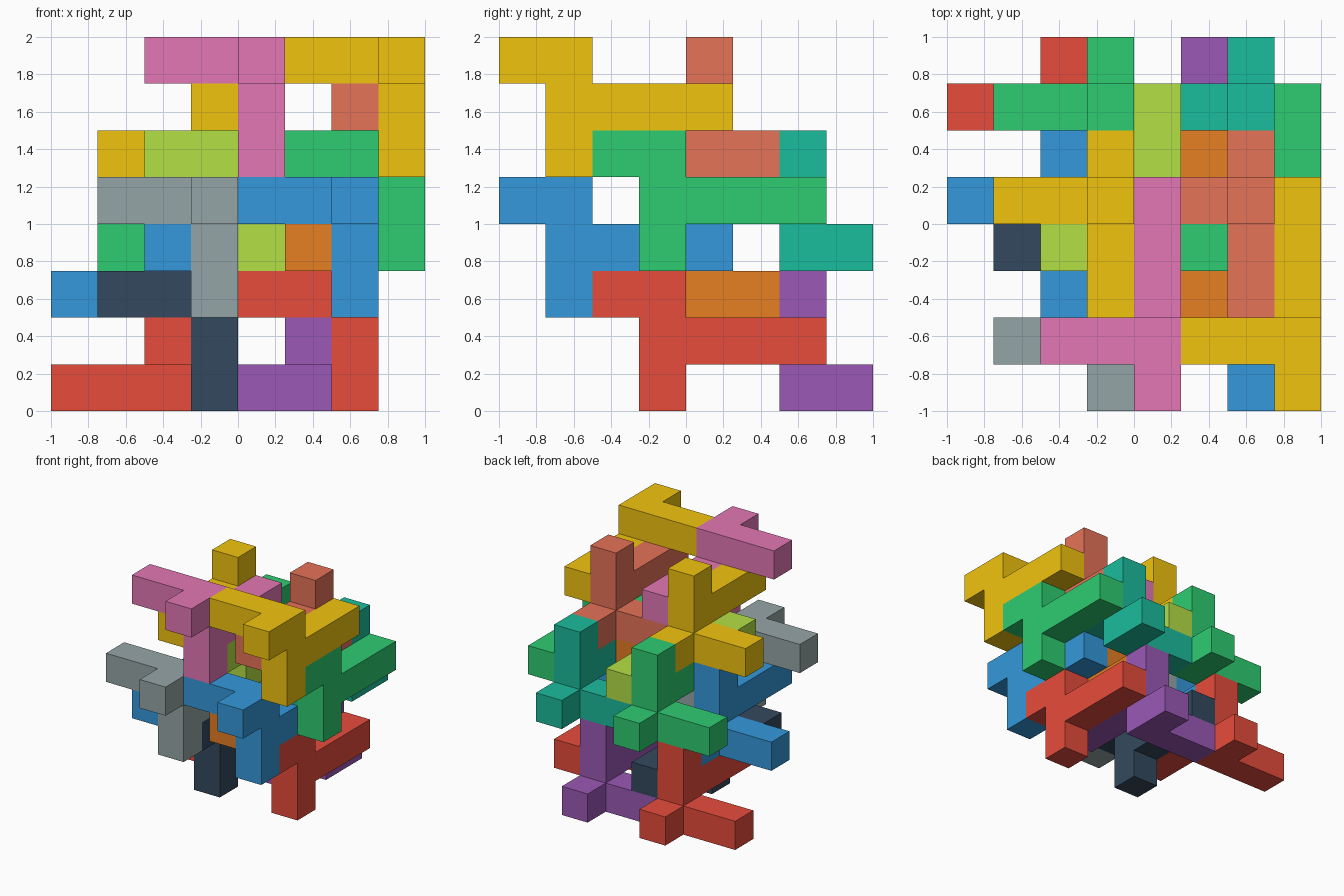
import bpy, bmesh
from mathutils import Vector

if "Cube" in bpy.data.objects:
    bpy.data.objects.remove(bpy.data.objects["Cube"])

U = 0.25  # edge of one unit cube

# Cubes of one puzzle piece relative to its corner cube
PIECE = [(0, 0, 0), (-1, 0, 0), (-2, 0, 0),            # side arm
         (0, -1, 0),                                   # front stub
         (0, 0, -1), (0, 0, -2),                       # leg
         (0, 1, -1), (0, 2, -1), (0, 3, -1)]           # long back arm
FLIPPED = [(x, -y, -z) for x, y, z in PIECE]           # half turn about x

COLOURS = {
    "yellow": "F1C40F", "pink": "E377B5", "grey": "95A5A6", "blue": "3498DB",
    "navy": "34495E", "red": "E74C3C", "green": "2ECC71", "lime": "B4E045",
    "coral": "E67358", "teal": "1ABC9C", "orange": "E67E22", "purple": "9B59B6",
}


def linear(hex_code):
    rgb = [int(hex_code[i:i + 2], 16) / 255 for i in (0, 2, 4)]
    return [c / 12.92 if c < 0.04045 else ((c + 0.055) / 1.055) ** 2.4 for c in rgb] + [1]


materials = {}
for colour, code in COLOURS.items():
    materials[colour] = bpy.data.materials.new(colour)
    materials[colour].diffuse_color = linear(code)


def build_piece(name, colour, cells, corner):
    """Skin a set of unit cubes with only their outer faces."""
    bm = bmesh.new()
    for cell in cells:
        for axis in range(3):
            for sign in (-1, 1):
                n = Vector((0, 0, 0))
                n[axis] = sign
                if tuple(int(c + d) for c, d in zip(cell, n)) in cells:
                    continue
                a = Vector((0, 0, 0))
                a[(axis + 1) % 3] = 1
                b = n.cross(a)
                mid = Vector(cell) + n / 2
                bm.faces.new([bm.verts.new((mid + (a * s + b * t) / 2) * U)
                              for s, t in ((-1, -1), (1, -1), (1, 1), (-1, 1))])
    bmesh.ops.remove_doubles(bm, verts=bm.verts, dist=0.001)
    bmesh.ops.dissolve_limit(bm, angle_limit=0.01, verts=bm.verts, edges=bm.edges)
    mesh = bpy.data.meshes.new(name)
    bm.to_mesh(mesh)
    bm.free()
    mesh.materials.append(materials[colour])
    ob = bpy.data.objects.new(name, mesh)
    i, j, k = corner
    ob.location = ((i + 0.5) * U - 1, (j + 0.5) * U - 1, (k + 0.5) * U)
    bpy.context.collection.objects.link(ob)


# Corner cube of every piece on the 8 x 8 x 8 grid
UPRIGHT = [("yellow", (7, 1, 7)), ("pink", (4, 1, 7)),
           ("green", (7, 3, 5)), ("lime", (4, 3, 5)),
           ("blue", (6, 1, 4)), ("grey", (3, 1, 4)),
           ("red", (6, 3, 2)), ("navy", (3, 3, 2))]
TURNED = [("yellow", (3, 4, 5)), ("coral", (6, 4, 5)),
          ("green", (3, 6, 3)), ("teal", (6, 6, 3)),
          ("blue", (2, 4, 2)), ("orange", (5, 4, 2)),
          ("red", (2, 6, 0)), ("purple", (5, 6, 0))]

for colour, corner in UPRIGHT:
    build_piece(colour + "_upright_piece", colour, PIECE, corner)
for colour, corner in TURNED:
    build_piece(colour + "_turned_piece", colour, FLIPPED, corner)

for m in bpy.data.materials:
    if m.users and not m.is_grease_pencil:
        m.use_nodes = True
        m.node_tree.nodes["Principled BSDF"].inputs["Base Color"].default_value = m.diffuse_color
